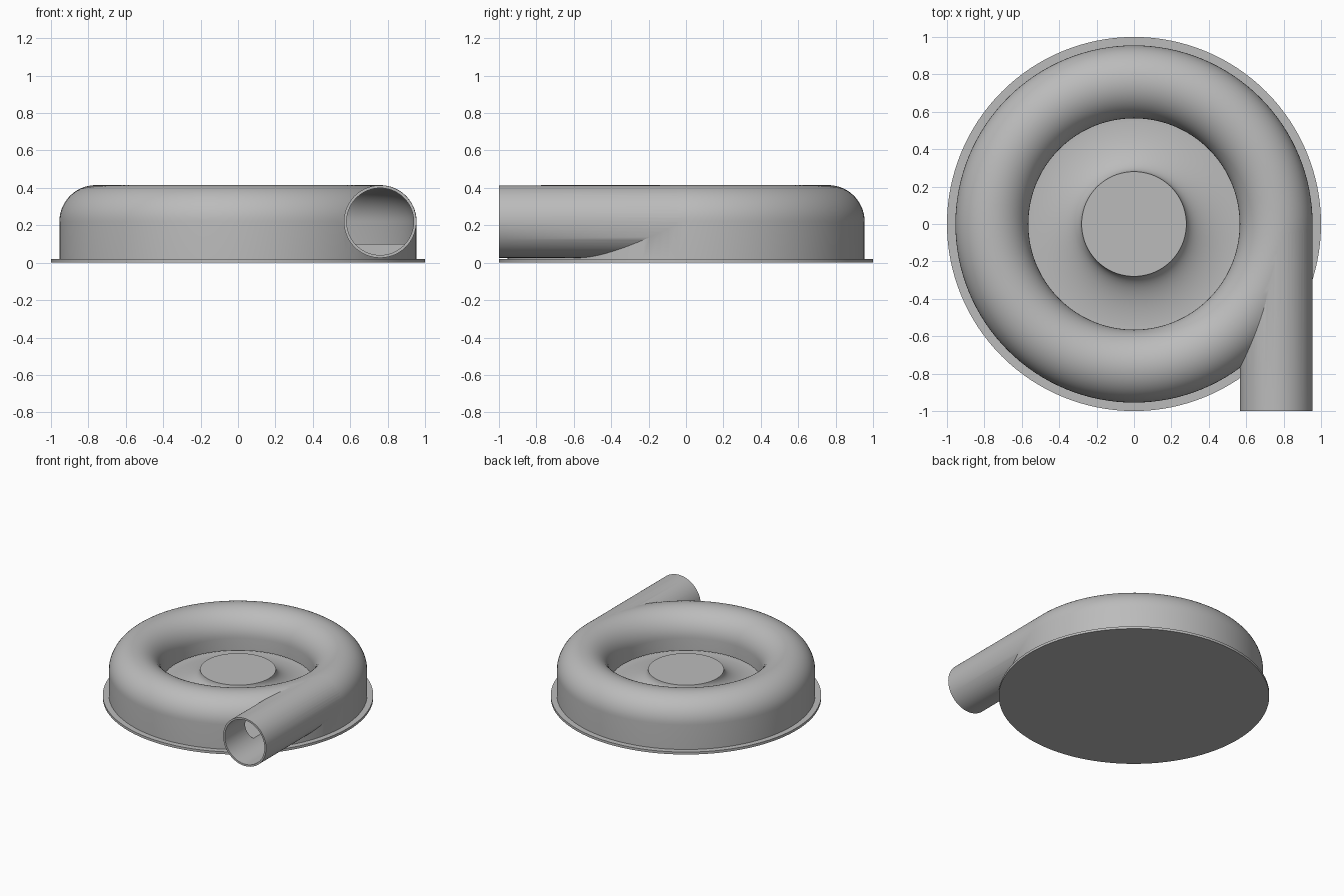
import bpy, bmesh
from math import sin, cos, pi
from mathutils import Matrix

if "Cube" in bpy.data.objects:
    bpy.data.objects.remove(bpy.data.objects["Cube"])

RING = 0.76      # centre radius of the scroll tube
MID = 0.22       # height of the tube centre
TUBE = 0.195     # outer tube radius
BORE = 0.18      # inner tube radius
FLOOR = 0.10     # inner floor height

metal = bpy.data.materials.new("grey metal")
metal.use_nodes = True
grey = (0.5, 0.5, 0.5, 1)
metal.diffuse_color = grey
metal.node_tree.nodes["Principled BSDF"].inputs["Base Color"].default_value = grey


def finish(name, bm):
    bmesh.ops.remove_doubles(bm, verts=bm.verts, dist=1e-5)
    bmesh.ops.recalc_face_normals(bm, faces=bm.faces)
    mesh = bpy.data.meshes.new(name)
    bm.to_mesh(mesh)
    bm.free()
    mesh.materials.append(metal)
    obj = bpy.data.objects.new(name, mesh)
    bpy.context.collection.objects.link(obj)
    return obj


def lathe(name, profile, closed=False, steps=128):
    """Turn an (r, z) profile around the z axis."""
    bm = bmesh.new()
    verts = [bm.verts.new((r, 0, z)) for r, z in profile]
    pairs = list(zip(verts, verts[1:]))
    if closed:
        pairs.append((verts[-1], verts[0]))
    edges = [bm.edges.new(p) for p in pairs]
    bmesh.ops.spin(bm, geom=verts + edges, axis=(0, 0, 1), cent=(0, 0, 0),
                   angle=2 * pi, steps=steps)
    return finish(name, bm)


def rod(name, radius, y0, y1):
    """Solid cylinder along y, lined up with the scroll tube."""
    bm = bmesh.new()
    place = Matrix.Translation((RING, (y0 + y1) / 2, MID)) @ Matrix.Rotation(pi / 2, 4, "X")
    bmesh.ops.create_cone(bm, cap_ends=True, segments=72, radius1=radius,
                          radius2=radius, depth=y1 - y0, matrix=place)
    return finish(name, bm)


def arch(radius, n=28):
    """Upper half of the tube section, from outside to inside."""
    return [(RING + radius * cos(pi * i / n), MID + radius * sin(pi * i / n))
            for i in range(n + 1)]


def combine(target, tool, operation):
    mod = target.modifiers.new(operation.lower(), "BOOLEAN")
    mod.operation, mod.solver, mod.object = operation, "EXACT", tool
    bpy.context.view_layer.objects.active = target
    bpy.ops.object.modifier_apply(modifier=mod.name)
    bpy.data.objects.remove(tool)


# Housing: flange, outer wall, rounded scroll and flared central hub
inner = RING - TUBE
hub_r, hub_z = 0.28, 0.23
flare = [(inner - (inner - hub_r) * cos(pi / 2 * i / 14),
          hub_z - (hub_z - FLOOR) * sin(pi / 2 * i / 14)) for i in range(15)]
profile = ([(0, 0), (1, 0), (1, 0.02), (RING + TUBE, 0.02)] + arch(TUBE)
           + flare[::-1] + [(0, hub_z)])
housing = lathe("scroll_housing", profile)

# Outlet pipe leaving the scroll on a tangent
combine(housing, rod("outlet_pipe", TUBE - 0.001, -1, -0.01), "UNION")

# Hollow channel, open to the centre through a narrow slot above the floor
lip = FLOOR + 0.02
channel = ([(RING + BORE, FLOOR)] + arch(BORE)
           + [(RING - BORE, lip), (inner - 0.015, lip), (inner - 0.015, FLOOR)])
combine(housing, lathe("channel_cutter", channel, closed=True), "DIFFERENCE")
combine(housing, rod("outlet_bore", BORE - 0.001, -1.1, -0.01), "DIFFERENCE")

# Smooth shading with crisp edges
bpy.ops.object.select_all(action="DESELECT")
housing.select_set(True)
bpy.context.view_layer.objects.active = housing
bpy.ops.object.shade_smooth_by_angle(angle=pi / 6)
